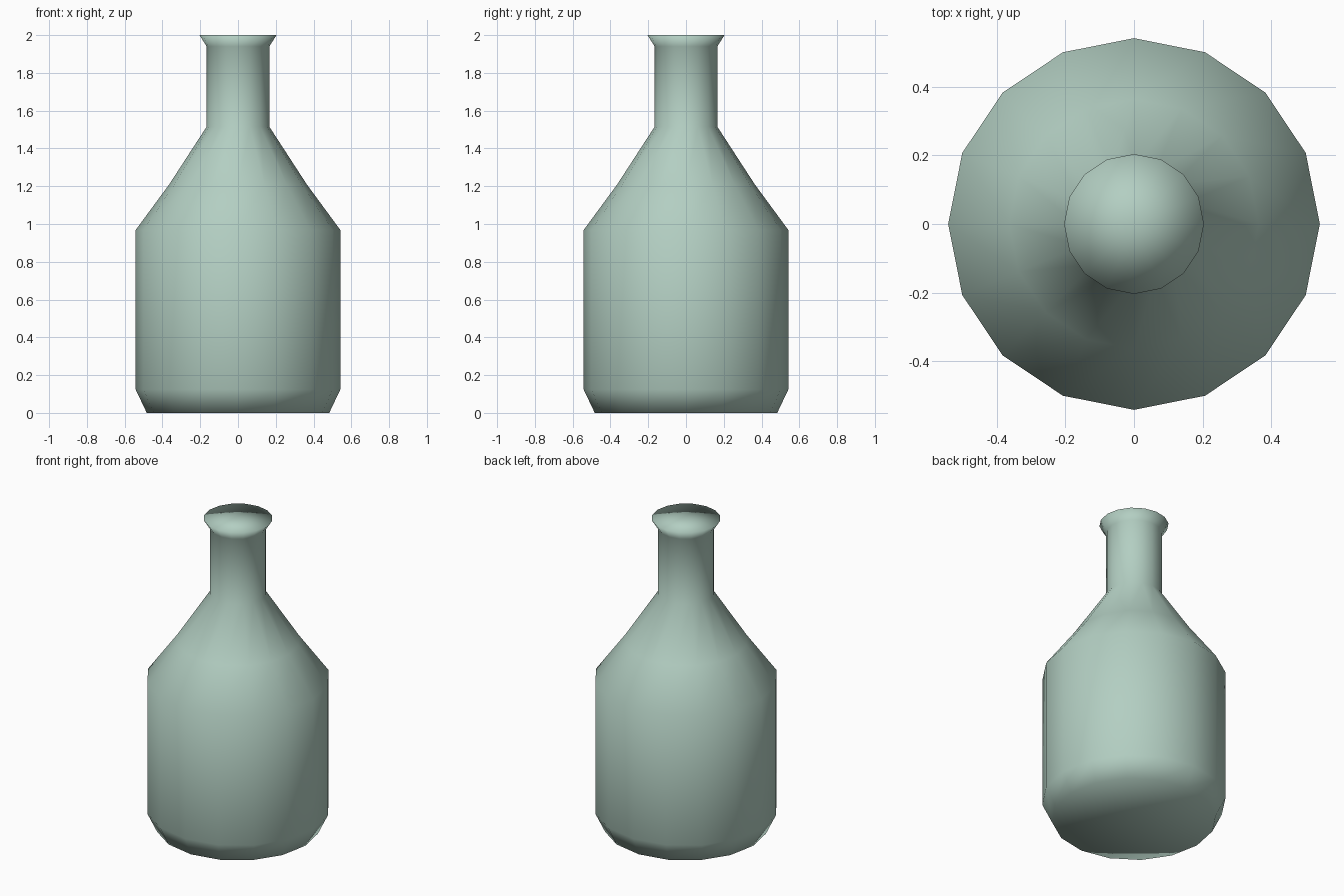
import bpy, bmesh
from math import cos, sin, tau

if "Cube" in bpy.data.objects:
    bpy.data.objects.remove(bpy.data.objects["Cube"])

SIDES = 16
# Outline of the bottle: radius, height
PROFILE = [(0.483, 0), (0.542, 0.124), (0.542, 0.968), (0.364, 1.21),
           (0.166, 1.515), (0.166, 1.94), (0.204, 2.0)]

bm = bmesh.new()

# Rings of the turned body
rings = [[bm.verts.new((r * cos(tau * i / SIDES), r * sin(tau * i / SIDES), z))
          for i in range(SIDES)] for r, z in PROFILE]
for low, high in zip(rings, rings[1:]):
    for i in range(SIDES):
        j = (i + 1) % SIDES
        bm.faces.new((low[i], low[j], high[j], high[i]))

# Flat base and closed mouth, fanned from the centre
for ring, z in ((rings[0], 0), (rings[-1], 2)):
    centre = bm.verts.new((0, 0, z))
    for i in range(SIDES):
        bm.faces.new((ring[i], ring[(i + 1) % SIDES], centre))

bmesh.ops.recalc_face_normals(bm, faces=bm.faces)
for face in bm.faces:
    face.smooth = True

mesh = bpy.data.meshes.new("bottle")
bm.to_mesh(mesh)
bm.free()
bottle = bpy.data.objects.new("bottle", mesh)
bpy.context.collection.objects.link(bottle)

# Pale green glass colour
glass = bpy.data.materials.new("pale_green")
glass.diffuse_color = (0.45, 0.62, 0.54, 1)
glass.use_nodes = True
glass.node_tree.nodes["Principled BSDF"].inputs["Base Color"].default_value = glass.diffuse_color
mesh.materials.append(glass)
